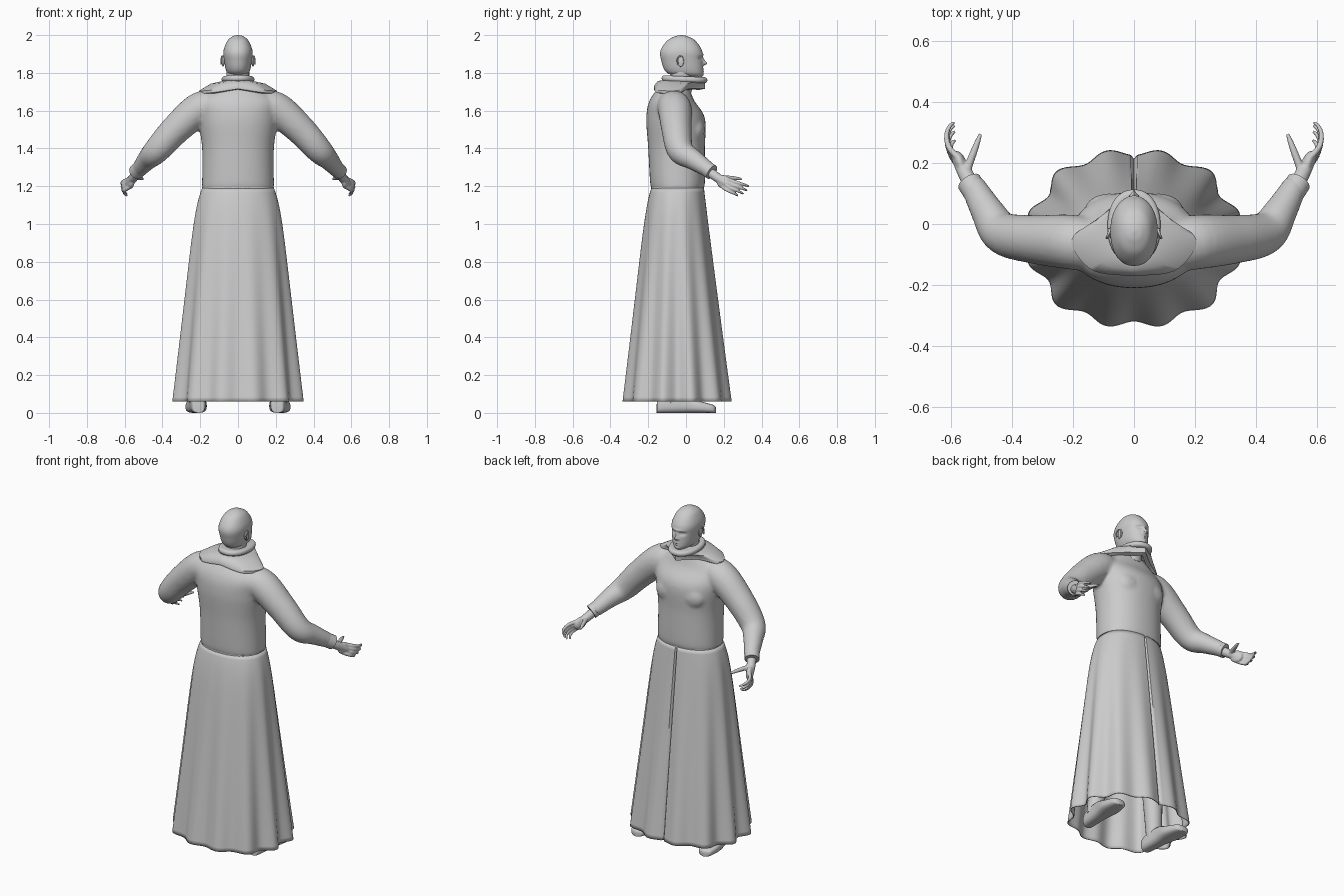
import bpy, bmesh
from math import sin, cos, pi, exp, radians
from mathutils import Vector

cube = bpy.data.objects.get("Cube")
if cube:
    bpy.data.objects.remove(cube, do_unlink=True)

grey = bpy.data.materials.new("plain grey")
grey.use_nodes = True
grey.diffuse_color = (0.6, 0.6, 0.6, 1)
grey.node_tree.nodes["Principled BSDF"].inputs["Base Color"].default_value = grey.diffuse_color

SIDES = {"left": 1, "right": -1}


def blend(before, start, end, after, t):
    """One Catmull-Rom value between start and end."""
    slope_in, slope_out = (end - before) / 2, (after - start) / 2
    gap = end - start
    return (start + slope_in * t + (3 * gap - 2 * slope_in - slope_out) * t ** 2
            + (slope_in + slope_out - 2 * gap) * t ** 3)


def spline(rows, steps):
    """Smooth curve through rows of any dimension, with so many steps per span."""
    padded = [rows[0], *rows, rows[-1]]
    curve = []
    for span in zip(padded, padded[1:], padded[2:], padded[3:]):
        for k in range(steps):
            curve.append([blend(*values, k / steps) for values in zip(*span)])
    return curve + [list(rows[-1])]


def select_only(*objects):
    bpy.ops.object.select_all(action='DESELECT')
    for ob in objects:
        ob.select_set(True)
    bpy.context.view_layer.objects.active = objects[0]


def loft(name, rings, caps=True):
    """Skin a row of equal rings with quads."""
    bm = bmesh.new()
    loops = [[bm.verts.new(p) for p in ring] for ring in rings]
    for low, high in zip(loops, loops[1:]):
        for i in range(len(low)):
            bm.faces.new((low[i - 1], low[i], high[i], high[i - 1]))
    if caps:
        bm.faces.new(loops[0])
        bm.faces.new(loops[-1])
    bmesh.ops.recalc_face_normals(bm, faces=bm.faces)
    mesh = bpy.data.meshes.new(name)
    bm.to_mesh(mesh)
    bm.free()
    mesh.materials.append(grey)
    ob = bpy.data.objects.new(name, mesh)
    bpy.context.collection.objects.link(ob)
    select_only(ob)
    bpy.ops.object.shade_smooth_by_angle(angle=radians(50))
    return ob


def oval(z, half_width, front, back, sides=48, power=2.2, ripple=0.0, tilt=0.0):
    """Horizontal ring between front and back, squarer with more power."""
    middle, depth, ring = (front + back) / 2, (front - back) / 2, []
    for i in range(sides):
        a = 2 * pi * i / sides
        reach = (abs(sin(a)) ** power + abs(cos(a)) ** power) ** (-1 / power)
        reach -= ripple * (cos(12 * a) + sin(5 * a) ** 2 / 2)
        ring.append(Vector((half_width * reach * sin(a), middle + depth * reach * cos(a),
                            z - tilt * cos(a))))
    return ring


def tube(name, rows, side=1, sides=20):
    """Round tube through rows of x, y, z and radius; side -1 mirrors it."""
    path = spline([(row[0] * side, *row[1:]) for row in rows], 6)
    rings = []
    for i, (x, y, z, radius) in enumerate(path):
        ahead, behind = path[min(i + 1, len(path) - 1)], path[max(i - 1, 0)]
        along = Vector(ahead[:3]) - Vector(behind[:3])
        across = along.cross(Vector((0.3, 0.2, 1))).normalized()
        up = along.cross(across).normalized()
        turns = [2 * pi * k / sides for k in range(sides)]
        rings.append([Vector((x, y, z)) + radius * (across * cos(a) + up * sin(a)) for a in turns])
    return loft(name, rings)


def ball(name, location, size, rotation=(0, 0, 0)):
    bpy.ops.mesh.primitive_uv_sphere_add(segments=24, ring_count=14,
                                         location=location, rotation=rotation)
    ob = bpy.context.object
    ob.name, ob.scale = name, size
    ob.data.materials.append(grey)
    bpy.ops.object.shade_smooth()
    return ob


def fuse(name, parts, voxel, rounds):
    """Join parts into one continuous smooth skin."""
    select_only(*parts)
    bpy.ops.object.join()
    ob = bpy.context.object
    ob.name = name
    skin = ob.modifiers.new("skin", 'REMESH')
    skin.mode, skin.voxel_size, skin.use_smooth_shade = 'VOXEL', voxel, True
    soften = ob.modifiers.new("soften", 'SMOOTH')
    soften.iterations = rounds


# Tunic: torso, chest and sleeves in one skin
torso = [(1.18, .19, .09, -.18), (1.22, .19, .1, -.19), (1.4, .19, .1, -.2),
         (1.56, .21, .1, -.21), (1.66, .2, .04, -.19), (1.75, .07, .01, -.12)]
sleeve = [(.1, -.08, 1.62, .08), (.2, -.06, 1.61, .09), (.33, -.05, 1.5, .08),
          (.43, -.03, 1.39, .07), (.48, .04, 1.34, .055), (.53, .13, 1.28, .04)]
parts = [loft("torso", [oval(*row) for row in spline(torso, 8)])]
for side in SIDES.values():
    parts.append(tube("sleeve", sleeve, side))
    parts.append(ball("chest", (.08 * side, .05, 1.5), (.08, .05, .07)))
fuse("tunic", parts, voxel=.01, rounds=6)

# Skirt: flares from the hips, with folds that deepen downwards and a front slit
rings = []
for k in range(49):
    drop = k / 48
    hip = 1 - exp(-12 * drop)
    ring = oval(1.19 - 1.13 * drop, .19 + .03 * hip + .12 * drop, .095 + .145 * drop,
                -.184 - .02 * hip - .13 * drop, sides=192, ripple=.05 * drop)
    ring[0].y -= .012
    rings.append(ring)
skirt = loft("skirt", rings, caps=False)
skirt.modifiers.new("cloth", 'SOLIDIFY').thickness = .005
loft("waist_seam", [oval(z, .19, .095, -.185) for z in (1.18, 1.195)])

# Cowl: draped from the collar to a hem over the shoulders
hem = [(0, .1, 1.73), (.1, .02, 1.73), (.19, -.03, 1.71), (.2, -.08, 1.705),
       (.13, -.155, 1.71), (0, -.17, 1.73)]
half = [Vector(p) for p in spline(hem, 6)]
outer = half + [Vector((-p.x, p.y, p.z)) for p in half[-2:0:-1]]
top = oval(1.755, .085, .1, -.128, sides=len(outer), tilt=.005)
middle = [a.lerp(b, .5) + Vector((0, 0, .012)) for a, b in zip(top, outer)]
under = [p - Vector((0, 0, .014)) for p in outer]
tucked = [Vector((p.x * .8, p.y * .8 - .01, p.z - .02)) for p in outer]
loft("cowl", [tucked, under, outer, middle, top], caps=False)

# Collar: a rolled band round the neck, lower at the front
rings = []
for k in range(13):
    roll = pi * k / 12
    swell = .015 * sin(roll)
    rings.append(oval(1.766 - .016 * cos(roll), .072 + swell, .098 + swell, -.114 - swell,
                      tilt=.005))
loft("collar", rings)
tube("neck", [(0, -.03, 1.7, .06), (0, -.02, 1.83, .06)])

# Head: face shaped by soft bumps, each with x, z, width, height and push
head = [(1.775, .02, .08, 0), (1.8, .058, .09, -.1), (1.87, .074, .088, -.132),
        (1.92, .076, .084, -.134), (1.97, .056, .05, -.1), (1.993, .03, .01, -.06),
        (2, .004, -.02, -.03)]
face = {
    "nose tip": (0, 1.85, .009, .01, .02),
    "nose bridge": (0, 1.866, .007, .016, .01),
    "brow": (0, 1.897, .04, .007, .005),
    "eye socket": (.03, 1.877, .014, .009, -.012),
    "eyelid": (.03, 1.877, .007, .005, .006),
    "nostril": (.012, 1.846, .006, .006, .006),
    "lips": (0, 1.815, .018, .008, .007),
    "mouth line": (0, 1.815, .022, .002, -.006),
    "chin": (0, 1.79, .018, .009, .005),
}
rings = [oval(*row, sides=96) for row in spline(head, 12)]
for point in (p for ring in rings for p in ring if p.y > 0):
    x, z = abs(point.x), point.z
    for centre, level, width, height, push in face.values():
        point.y += push * exp(-((x - centre) / width) ** 2 - ((z - level) / height) ** 2)
loft("head", rings)

# Ears: a flat shell with a raised rim
for name, side in SIDES.items():
    ball(name + "_ear", (.079 * side, -.03, 1.862), (.007, .017, .03), (.1, 0, -.3 * side))
    rim = []
    for k in range(7):
        a = pi * (k / 4 - .3)
        rim.append((.083 - .006 * cos(a), -.03 + .016 * cos(a), 1.862 + .027 * sin(a), .004))
    tube(name + "_ear_rim", rim, side, sides=8)

# Hands: wrist, palm, thumb and four curling fingers in one skin
wrist = [(.51, .09, 1.3, .027), (.55, .16, 1.25, .025), (.58, .22, 1.21, .02)]
thumb = [(.55, .17, 1.245, .014), (.52, .25, 1.243, .011), (.503, .295, 1.238, .006)]
for name, side in SIDES.items():
    parts = [tube("wrist", wrist, side), tube("thumb", thumb, side)]
    parts.append(ball("palm", (.57 * side, .2, 1.222), (.019, .042, .036), (-.5, 0, -.3 * side)))
    for finger in range(4):
        size = 1 - .035 * finger ** 2
        tip = Vector((.575, .215 - .007 * finger, 1.24 - .015 * finger))
        path = [(*tip, .011)]
        for joint in range(4):
            heading = radians(50 + 30 * joint)
            step = Vector((cos(heading), sin(heading), -.3 - .06 * finger))
            tip = tip + step * size * (.05 - .01 * joint)
            path.append((*tip, .01 - .0015 * joint))
        parts.append(tube("finger", path, side, sides=10))
    fuse(name + "_hand", parts, voxel=.0045, rounds=3)
    tube(name + "_cuff", [(.51, .09, 1.306, .041), (.54, .137, 1.274, .041)], side)

# Shoes and the trouser legs above them
sole = [(-.155, .016, .045), (-.14, .036, .08), (-.03, .044, .098), (.06, .056, .066),
        (.14, .042, .044), (.158, .016, .03)]
for name, side in SIDES.items():
    rings = []
    for y, half_width, height in spline(sole, 6):
        outline = oval(0, half_width, height, 0, sides=28, power=3)
        rings.append([Vector((side * (.218 + .06 * y) + p.x, y, p.y)) for p in outline])
    loft(name + "_shoe", rings)
    tube(name + "_leg", [(.215, -.085, .05, .042), (.16, -.05, .6, .07), (.11, -.05, 1.05, .08)],
         side)
